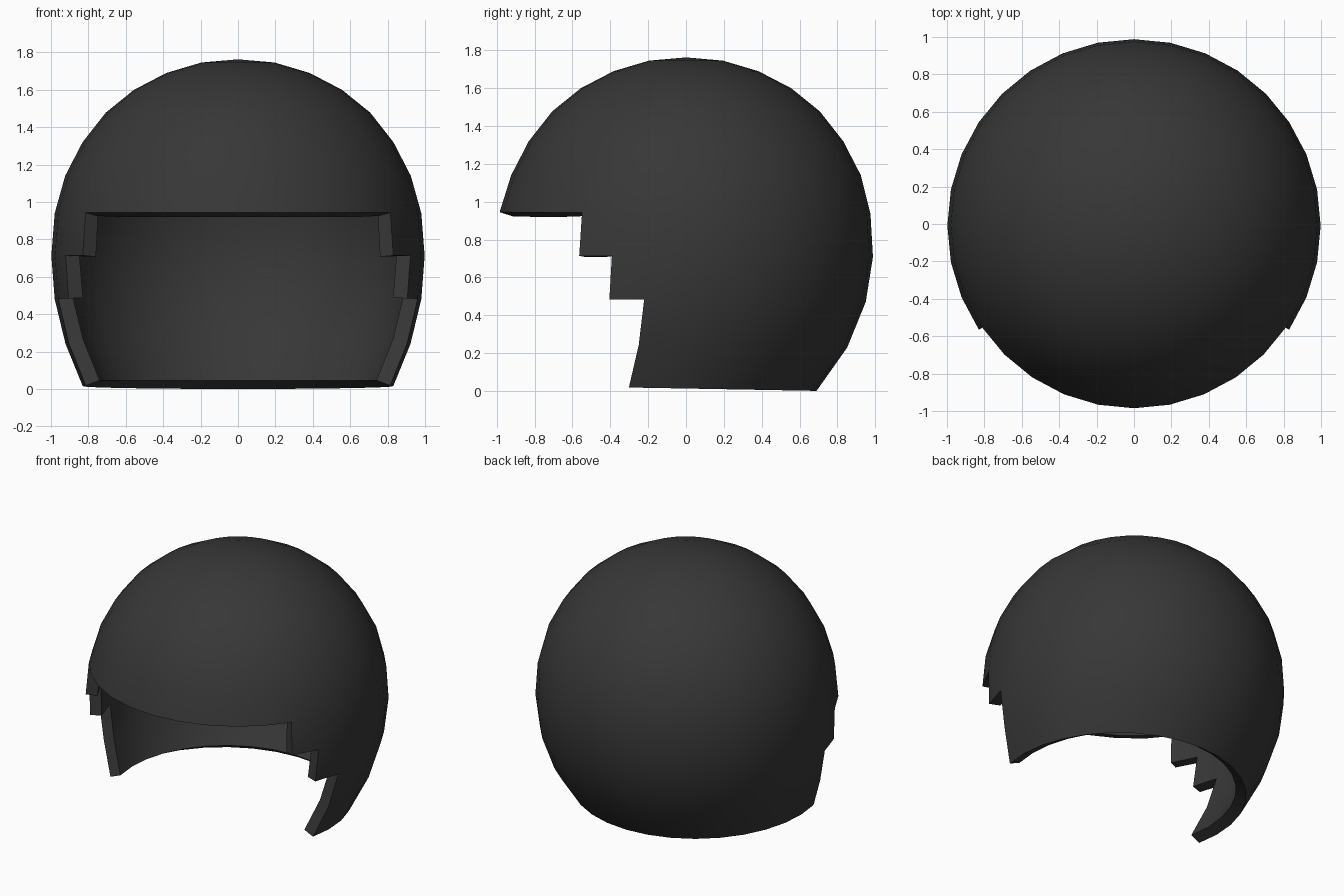
import bpy, bmesh, math

if "Cube" in bpy.data.objects:
    bpy.data.objects.remove(bpy.data.objects["Cube"])

SEGS = 32
STEP = 2 * math.pi / SEGS
# rings from bottom to top: radius, height, shift in y, tilt
RINGS = [(0.83, 0.013, -0.14, -0.018), (0.922, 0.24, -0.07, -0.012),
         (0.98, 0.48, -0.03, -0.01), (0.998, 0.712, -0.01, -0.004),
         (0.98, 0.94, -0.005, -0.005), (0.924, 1.14, 0, 0),
         (0.831, 1.32, 0, 0), (0.707, 1.478, 0, 0), (0.556, 1.6, 0, 0),
         (0.383, 1.69, 0, 0), (0.195, 1.746, 0, 0)]
# stepped face opening: how many columns back from the side axis are open per band
OPEN_FROM = {0: 1, 1: 1, 2: 2, 3: 3}

material = bpy.data.materials.new("charcoal black")
material.diffuse_color = (0.038, 0.038, 0.038, 1)
material.use_nodes = True
material.node_tree.nodes["Principled BSDF"].inputs["Base Color"].default_value = material.diffuse_color

# rounded shell with the face opening left out
bm = bmesh.new()
rows = []
for r, z, cy, tilt in RINGS:
    row = []
    for i in range(SEGS):
        x, y = r * math.cos(i * STEP), r * math.sin(i * STEP) + cy
        row.append(bm.verts.new((x, y, z + tilt * y)))
    rows.append(row)
pole = bm.verts.new((0, 0, 1.763))

for k in range(len(rows) - 1):
    for i in range(SEGS):
        height = math.sin((i + 0.5) * STEP)
        if k in OPEN_FROM and height < -math.sin(OPEN_FROM[k] * STEP):
            continue
        j = (i + 1) % SEGS
        bm.faces.new((rows[k][i], rows[k][j], rows[k + 1][j], rows[k + 1][i]))
for i in range(SEGS):
    bm.faces.new((rows[-1][i], rows[-1][(i + 1) % SEGS], pole))
bmesh.ops.delete(bm, geom=[v for v in bm.verts if not v.link_faces], context='VERTS')
bmesh.ops.recalc_face_normals(bm, faces=bm.faces)

mesh = bpy.data.meshes.new("hair_shell")
bm.to_mesh(mesh)
bm.free()
mesh.materials.append(material)
shell = bpy.data.objects.new("hair_shell", mesh)
bpy.context.collection.objects.link(shell)

# wall thickness, inward
bpy.context.view_layer.objects.active = shell
shell.select_set(True)
solid = shell.modifiers.new("thickness", 'SOLIDIFY')
solid.thickness = 0.08
solid.offset = -1
bpy.ops.object.modifier_apply(modifier=solid.name)
bpy.ops.object.shade_smooth_by_angle(angle=math.radians(35))
